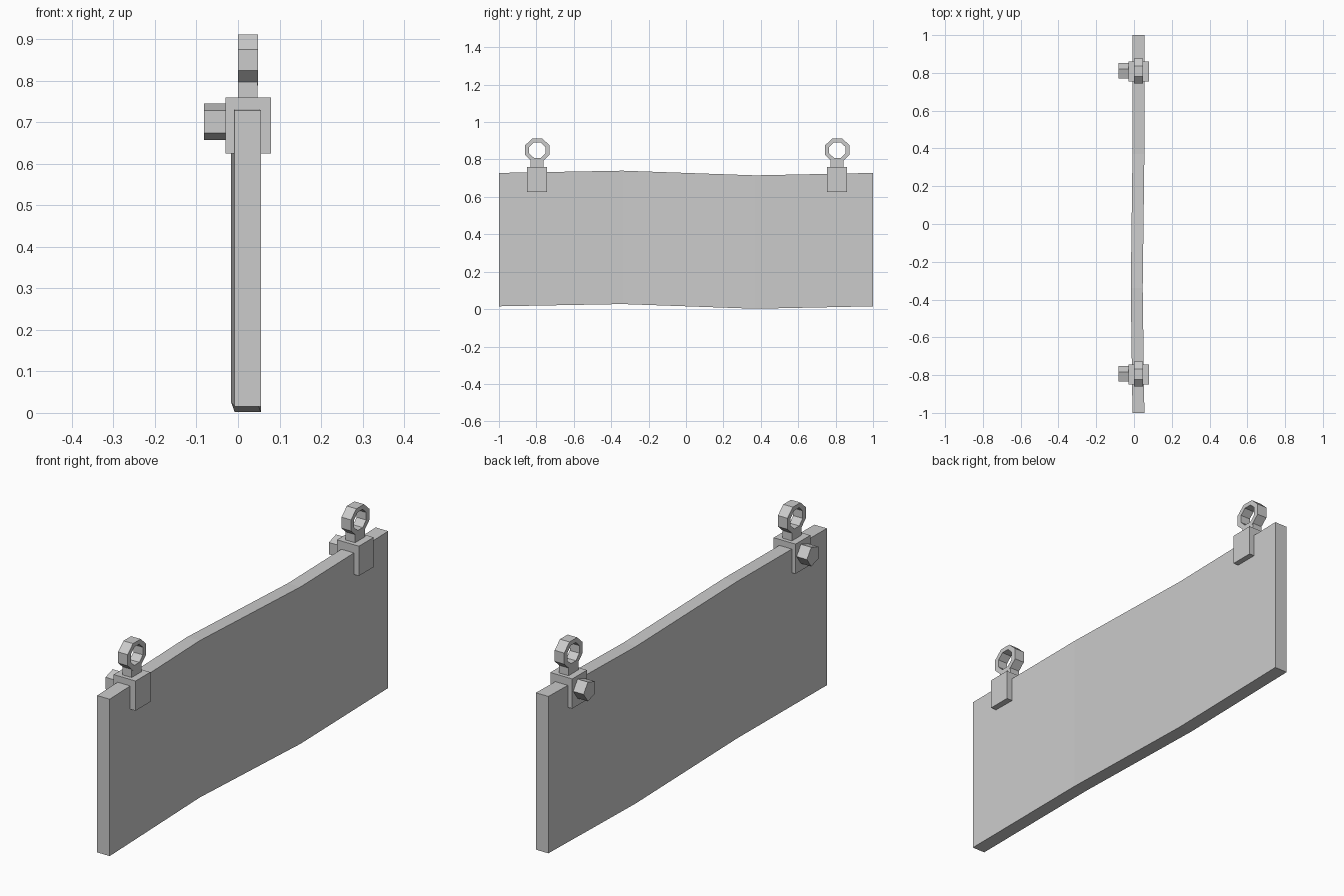
import bpy, math

if "Cube" in bpy.data.objects:
    bpy.data.objects.remove(bpy.data.objects["Cube"])


def make(name, verts, faces):
    mesh = bpy.data.meshes.new(name)
    mesh.from_pydata(verts, [], faces)
    mesh.update()
    ob = bpy.data.objects.new(name, mesh)
    bpy.context.collection.objects.link(ob)
    return ob


def box(name, x0, x1, y0, y1, z0, z1):
    return prism(name, [(y0, z0), (y1, z0), (y1, z1), (y0, z1)], x0, x1)


# Extrude a counter-clockwise (y, z) outline along x
def prism(name, outline, x0, x1):
    n = len(outline)
    verts = [(x, y, z) for x in (x0, x1) for y, z in outline]
    faces = [tuple(reversed(range(n))), tuple(range(n, 2 * n))]
    faces += [(i, (i + 1) % n, n + (i + 1) % n, n + i) for i in range(n)]
    return make(name, verts, faces)


def polygon(cy, cz, ry, rz, n, start):
    return [(cy + ry * math.cos(start + math.tau * i / n),
             cz + rz * math.sin(start + math.tau * i / n)) for i in range(n)]


# Flat eyelet with an octagonal hole
def eyelet(name, cy, cz, x0, x1):
    n = 8
    outer = polygon(cy, cz, 0.0715, 0.066, n, math.pi / 8)
    inner = polygon(cy, cz, 0.047, 0.045, n, math.pi / 8)
    verts = [(x, y, z) for x, loop in
             ((x0, outer), (x1, outer), (x1, inner), (x0, inner)) for y, z in loop]
    faces = [(k * n + i, k * n + (i + 1) % n,
              (k + 1) % 4 * n + (i + 1) % n, (k + 1) % 4 * n + i)
             for k in range(4) for i in range(n)]
    return make(name, verts, faces)


# Warped sign board: stations of y, x shift, z shift
stations = [(-1, 0, 0.015), (-0.34, -0.009, 0.027), (0.37, 0, 0.002), (1, 0, 0.015)]
verts = []
for y, dx, z in stations:
    for x, h in ((-0.008, 0), (0.055, 0), (0.055, 0.713), (-0.008, 0.713)):
        verts.append((x + dx, y, max(0, z + h)))
faces = [(0, 1, 2, 3), (15, 14, 13, 12)]
for s in range(3):
    for i in range(4):
        j = (i + 1) % 4
        faces.append((4 * s + i, 4 * s + 4 + i, 4 * s + 4 + j, 4 * s + j))
make("board", verts, faces)

# Hangers: clamp, bolt, neck and eyelet at each end
for tag, y in (("front", -0.797), ("back", 0.807)):
    box(tag + "_clamp", -0.03, 0.08, y - 0.053, y + 0.053, 0.625, 0.76)
    prism(tag + "_bolt", polygon(y, 0.701, 0.046, 0.046, 5, 0), -0.082, -0.028)
    box(tag + "_neck", 0.0005, 0.0475, y - 0.034, y + 0.036, 0.755, 0.799)
    eyelet(tag + "_eyelet", y + 0.002, 0.85, 0, 0.048)
